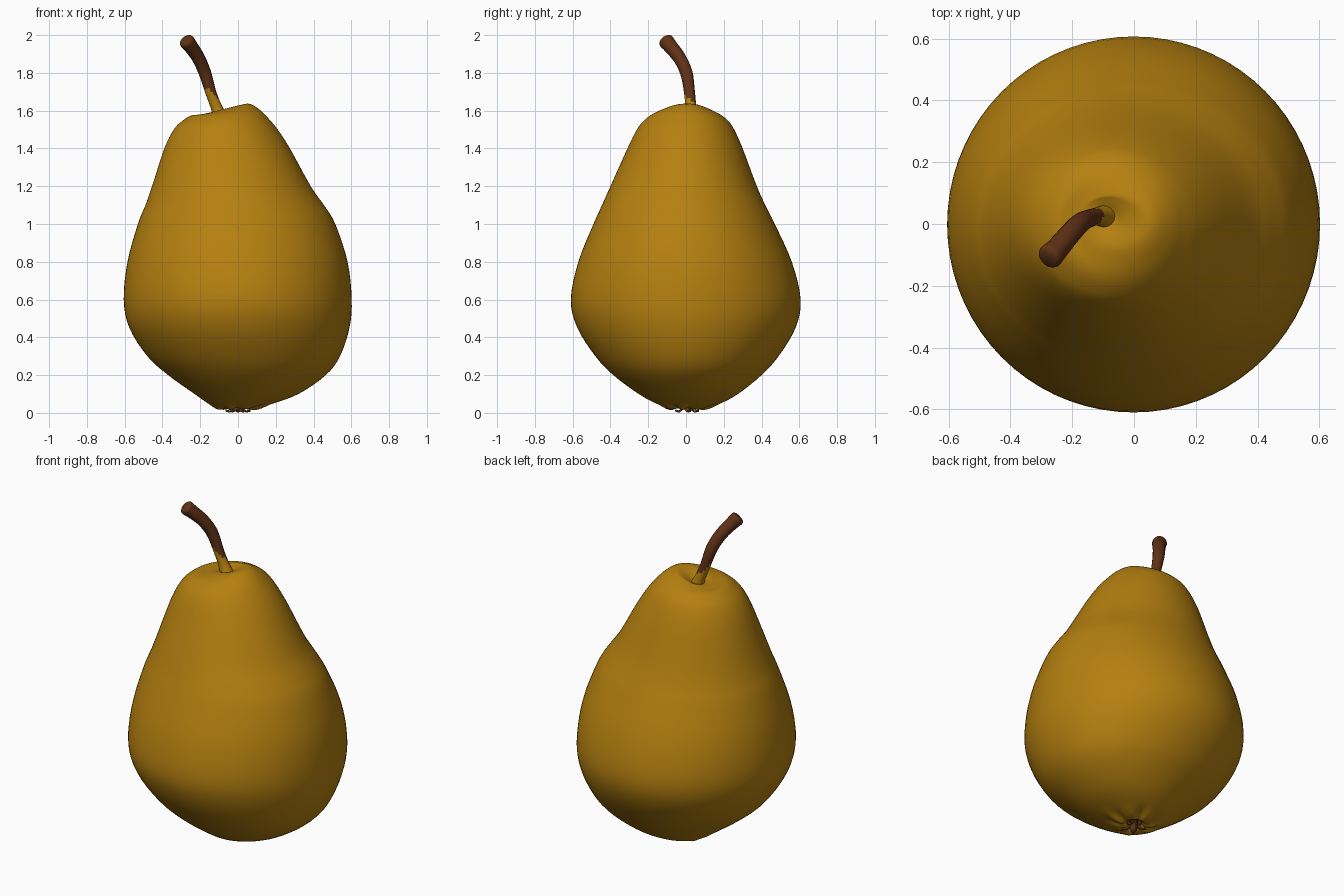
import bpy, bmesh, math
from mathutils import Vector

if "Cube" in bpy.data.objects:
    bpy.data.objects.remove(bpy.data.objects["Cube"])


def material(name, rgb):
    m = bpy.data.materials.new(name)
    m.diffuse_color = (*rgb, 1)
    m.use_nodes = True
    m.node_tree.nodes["Principled BSDF"].inputs["Base Color"].default_value = m.diffuse_color
    return m


PEAR = material("pear yellow", (0.46, 0.215, 0.005))
STEM = material("stem brown", (0.12, 0.032, 0.008))
CALYX = material("calyx brown", (0.13, 0.04, 0.008))


def spline(rows, steps):
    """Catmull-Rom interpolation of rows of numbers."""
    rows = [Vector(r) for r in rows]
    out = []
    for i in range(len(rows) - 1):
        a, b = rows[max(i - 1, 0)], rows[i]
        c, d = rows[i + 1], rows[min(i + 2, len(rows) - 1)]
        for k in range(steps):
            t = k / steps
            out.append(0.5 * (2 * b + (c - a) * t + (2 * a - 5 * b + 4 * c - d) * t * t
                              + (3 * b - a - 3 * c + d) * t ** 3))
    return out + [rows[-1]]


def loft(name, rings, mats, pick):
    """Skin closed rings, cap both ends, colour faces by the rule pick(face)."""
    bm = bmesh.new()
    loops = [[bm.verts.new(p) for p in ring] for ring in rings]
    n = len(loops[0])
    for lo, hi in zip(loops, loops[1:]):
        for j in range(n):
            k = (j + 1) % n
            bm.faces.new((lo[j], lo[k], hi[k], hi[j]))
    bm.faces.new(loops[0][::-1])
    bm.faces.new(loops[-1])
    bmesh.ops.recalc_face_normals(bm, faces=bm.faces)
    for f in bm.faces:
        f.smooth = True
        f.material_index = pick(f.calc_center_median())
    me = bpy.data.meshes.new(name)
    bm.to_mesh(me)
    bm.free()
    for m in mats:
        me.materials.append(m)
    ob = bpy.data.objects.new(name, me)
    bpy.context.collection.objects.link(ob)
    return ob


# Pear body: height, left, right, front, back extents and tilt of each ring
body_rows = [
    (0.060, -0.03, 0.03, -0.03, 0.03, 0),
    (0.035, -0.05, 0.05, -0.05, 0.05, 0),
    (0.022, -0.09, 0.08, -0.08, 0.08, 0),
    (0.045, -0.15, 0.17, -0.15, 0.17, 0),
    (0.10, -0.23, 0.32, -0.25, 0.275, 0),
    (0.20, -0.37, 0.465, -0.385, 0.40, 0),
    (0.30, -0.48, 0.54, -0.48, 0.49, 0),
    (0.45, -0.575, 0.59, -0.575, 0.58, 0),
    (0.60, -0.605, 0.602, -0.61, 0.607, 0),
    (0.80, -0.585, 0.58, -0.57, 0.56, 0),
    (1.00, -0.53, 0.515, -0.49, 0.47, 0),
    (1.10, -0.49, 0.455, -0.445, 0.42, 0),
    (1.20, -0.455, 0.385, -0.40, 0.375, 0),
    (1.40, -0.39, 0.275, -0.31, 0.30, 0),
    (1.50, -0.34, 0.21, -0.26, 0.255, 0),
    (1.55, -0.295, 0.165, -0.22, 0.22, 0.02),
    (1.588, -0.245, 0.12, -0.165, 0.165, 0.07),
    (1.608, -0.195, 0.05, -0.09, 0.10, 0.24),
    (1.60, -0.16, -0.02, -0.045, 0.08, 0.2),
    (1.585, -0.125, -0.06, -0.01, 0.05, 0.1),
]
N = 72
rings = []
for z, l, r, f, b, tilt in spline(body_rows, 4):
    cx, cy, rx, ry = (l + r) / 2, (f + b) / 2, (r - l) / 2, (b - f) / 2
    fold = 0.007 * math.exp(-((rx - 0.11) / 0.04) ** 2) if z < 0.3 else 0
    ring = []
    for j in range(N):
        a = 2 * math.pi * j / N
        x, y = cx + rx * math.cos(a), cy + ry * math.sin(a)
        wrinkle = fold * (math.sin(7 * a) + 0.5 * math.sin(11 * a + 1))
        ring.append((x, y, z + tilt * (x - cx) + wrinkle))
    rings.append(ring)
loft("pear_body", rings, [PEAR, CALYX],
     lambda c: int(c.z < 0.07 and math.hypot(c.x, c.y) < 0.045))

# Stem: centre and radius along a curved path, yellow at its foot
stem_path = spline([
    (-0.09, 0.025, 1.56, 0.040), (-0.115, 0.025, 1.62, 0.030),
    (-0.145, 0.018, 1.70, 0.029), (-0.175, 0.002, 1.80, 0.033),
    (-0.21, -0.035, 1.88, 0.035), (-0.25, -0.082, 1.94, 0.038),
    (-0.272, -0.105, 1.968, 0.041), (-0.279, -0.112, 1.977, 0.030)], 4)
stem_rings = []
for i, p in enumerate(stem_path):
    q0, q1 = stem_path[max(i - 1, 0)], stem_path[min(i + 1, len(stem_path) - 1)]
    d = Vector((q1 - q0)[:3]).normalized()
    u = Vector((0, 1, 0)).cross(d).normalized()
    v = d.cross(u)
    stem_rings.append([Vector(p[:3]) + p[3] * (u * math.cos(a) + v * math.sin(a))
                       for a in (2 * math.pi * j / 16 for j in range(16))])


def stem_colour(c):
    mid = min(stem_path, key=lambda p: abs(p[2] - c.z))
    return int(c.z > 1.685 - 0.8 * (c.x - mid[0]) - 0.7 * (c.y - mid[1]))


stem = loft("stem", stem_rings, [PEAR, STEM], stem_colour)

# Calyx: five withered sepals curling out of the hollow underneath
for i in range(5):
    a = 2 * math.pi * i / 5 + 0.3
    out, side = Vector((math.cos(a), math.sin(a), 0)), Vector((-math.sin(a), math.cos(a), 0))
    sepal = []
    for r, z, w in [(0.012, 0.055, 0.014), (0.025, 0.02, 0.018),
                    (0.045, 0.007, 0.014), (0.068, 0.012, 0.004)]:
        c = out * r + Vector((0, 0, z))
        sepal.append([c + side * w, c + Vector((0, 0, 0.006)), c - side * w,
                      c - Vector((0, 0, 0.006))])
    loft(f"sepal_{i + 1}", sepal, [CALYX], lambda c: 0)

# Keep the blunt stem end crisp
bpy.ops.object.select_all(action='DESELECT')
stem.select_set(True)
bpy.context.view_layer.objects.active = stem
bpy.ops.object.shade_smooth_by_angle(angle=math.radians(50))
